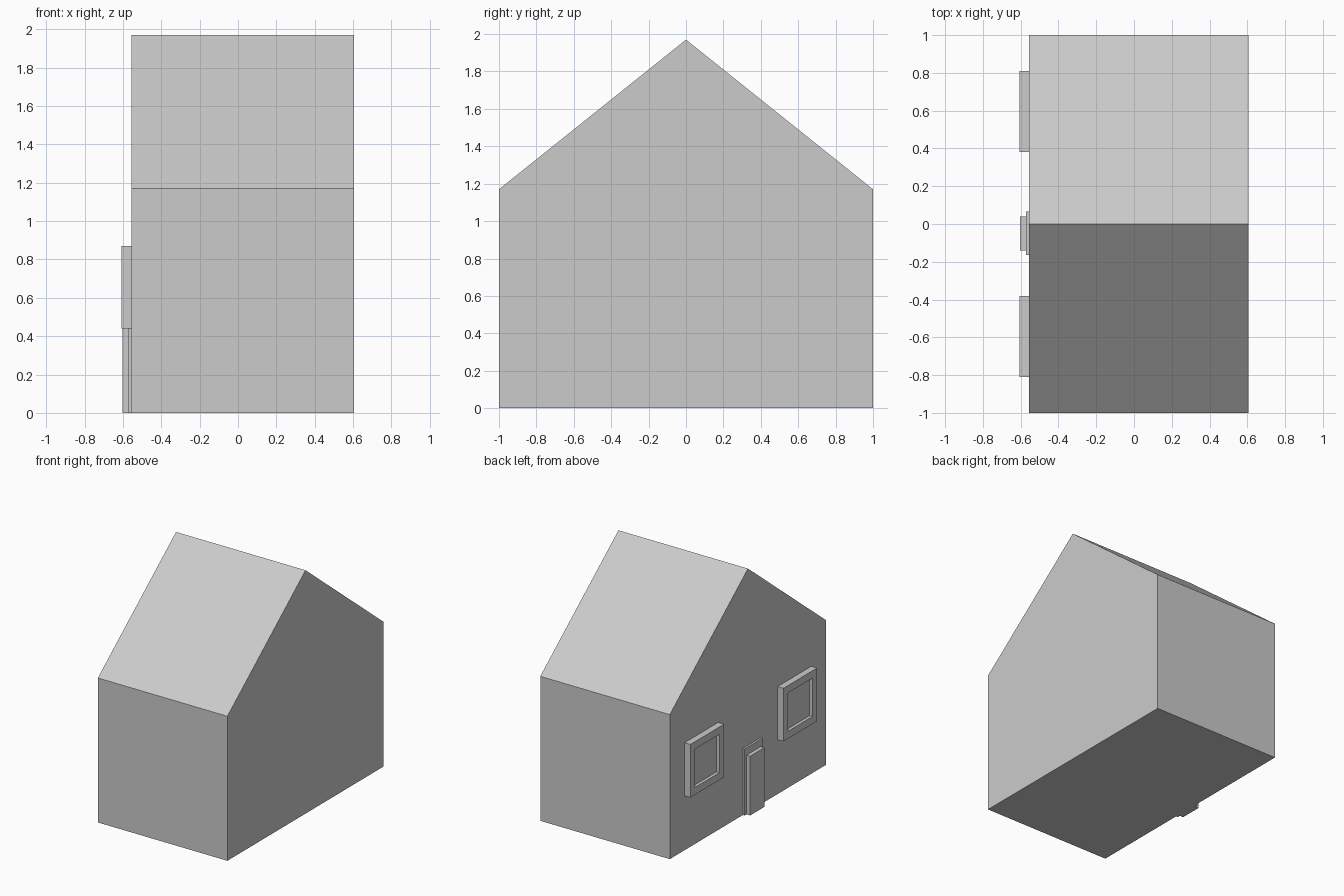
import bpy, bmesh

if "Cube" in bpy.data.objects:
    bpy.data.objects.remove(bpy.data.objects["Cube"])

WALL_X = -0.555   # plane of the gable wall carrying door and windows


def finish(name, bm):
    bmesh.ops.recalc_face_normals(bm, faces=bm.faces)
    mesh = bpy.data.meshes.new(name)
    bm.to_mesh(mesh)
    bm.free()
    obj = bpy.data.objects.new(name, mesh)
    bpy.context.collection.objects.link(obj)
    return obj


def extrude_x(name, profile, x0, x1, border=0.0, recess=0.0):
    """Extrude a (y, z) profile from x0 to x1, optionally sinking a bordered panel in the x1 face."""
    bm = bmesh.new()
    face = bm.faces.new([bm.verts.new((x0, y, z)) for y, z in profile])
    ext = bmesh.ops.extrude_face_region(bm, geom=[face], use_keep_orig=True)["geom"]
    bmesh.ops.translate(bm, vec=(x1 - x0, 0, 0),
                        verts=[v for v in ext if isinstance(v, bmesh.types.BMVert)])
    bmesh.ops.recalc_face_normals(bm, faces=bm.faces)
    if border:
        front = next(f for f in ext if isinstance(f, bmesh.types.BMFace))
        bmesh.ops.inset_region(bm, faces=[front], thickness=border, use_even_offset=True)
        # straight-sided recess
        bmesh.ops.inset_region(bm, faces=[front], thickness=0.0001, use_even_offset=True)
        bmesh.ops.translate(bm, vec=(recess, 0, 0), verts=front.verts)
    return finish(name, bm)


def rect(y0, y1, z0, z1):
    return [(y0, z0), (y1, z0), (y1, z1), (y0, z1)]


# House body with gabled roof
extrude_x("house_body", [(-1, 0), (1, 0), (1, 1.17), (0, 1.97), (-1, 1.17)], 0.605, WALL_X)

# Two framed windows
for name, y in (("window_left", 0.595), ("window_right", -0.595)):
    extrude_x(name, rect(y - 0.215, y + 0.215, 0.44, 0.87), WALL_X, -0.607, 0.06, 0.025)

# Door surround and door
extrude_x("door_surround", rect(-0.165, 0.065, 0, 0.54), WALL_X, -0.571)
extrude_x("door", rect(-0.14, 0.04, 0, 0.48), -0.571, -0.603)
